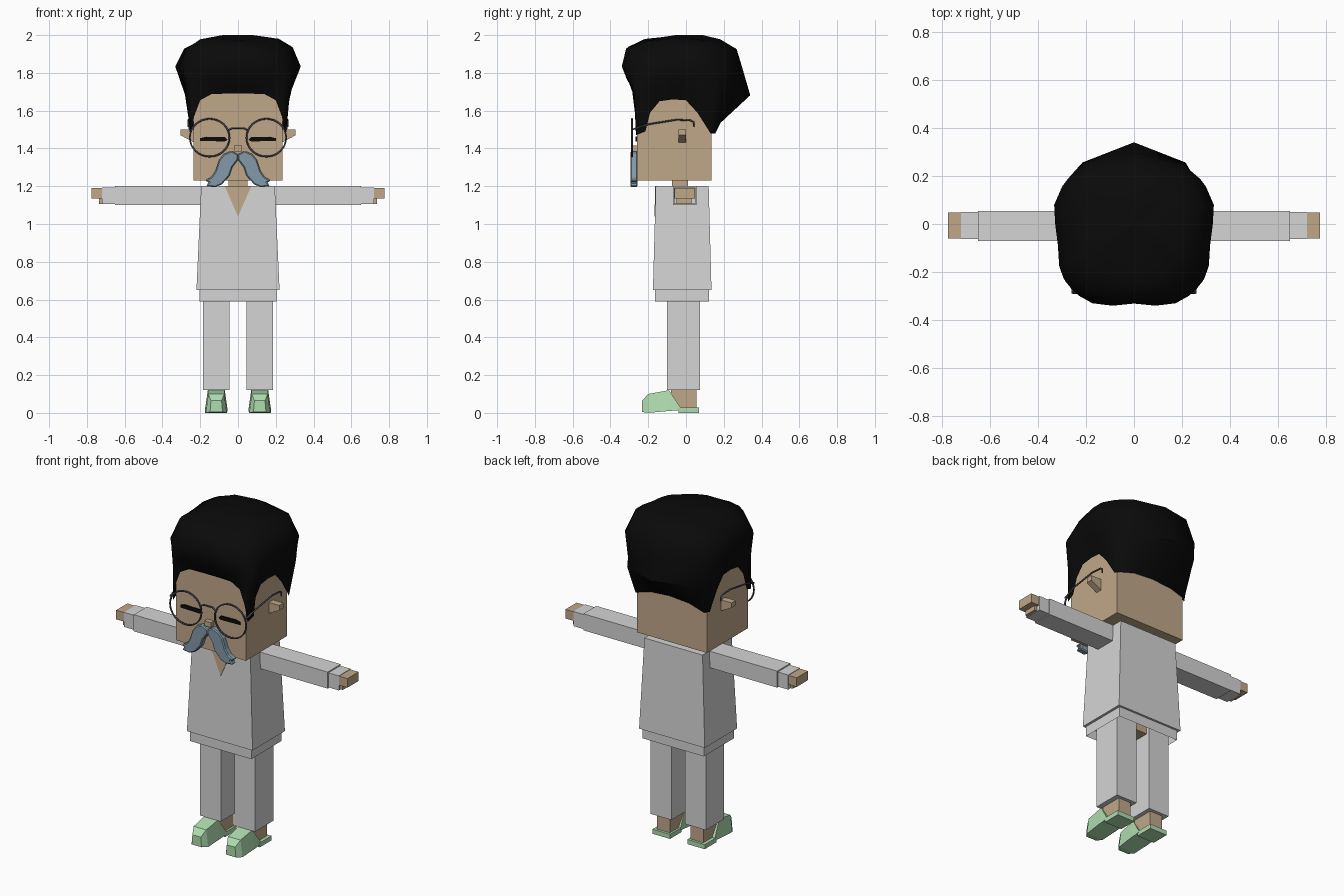
import bpy, bmesh, math
from mathutils import Vector

cube = bpy.data.objects.get("Cube")
if cube:
    bpy.data.objects.remove(cube, do_unlink=True)


def material(name, rgb):
    m = bpy.data.materials.new(name)
    m.use_nodes = True
    m.diffuse_color = (*rgb, 1)
    m.node_tree.nodes["Principled BSDF"].inputs["Base Color"].default_value = (*rgb, 1)
    return m


CLOTH = material("light grey cloth", (0.66, 0.66, 0.66))
SKIN = material("tan skin", (0.53, 0.39, 0.25))
GREEN = material("mint green", (0.43, 0.72, 0.43))
BLUE = material("blue grey whiskers", (0.23, 0.32, 0.39))
BLACK = material("black", (0.003, 0.003, 0.003))
WIRE = material("dark wire", (0.06, 0.065, 0.08))


def finish(name, bm, mat):
    bmesh.ops.recalc_face_normals(bm, faces=bm.faces)
    mesh = bpy.data.meshes.new(name)
    bm.to_mesh(mesh)
    bm.free()
    mesh.materials.append(mat)
    ob = bpy.data.objects.new(name, mesh)
    bpy.context.collection.objects.link(ob)
    return ob


def loft(name, rings, mat, caps=True):
    """Skin closed rings of points that all have the same count."""
    bm = bmesh.new()
    rows = [[bm.verts.new(p) for p in ring] for ring in rings]
    for a, b in zip(rows, rows[1:]):
        for i in range(len(a)):
            j = (i + 1) % len(a)
            bm.faces.new((a[i], a[j], b[j], b[i]))
    if caps:
        bm.faces.new(rows[0])
        bm.faces.new(rows[-1])
    return finish(name, bm, mat)


def rect(x0, x1, y0, y1, z):
    return [(x0, y0, z), (x1, y0, z), (x1, y1, z), (x0, y1, z)]


def box(name, x, y, z, mat, side=1, caps=True):
    x0, x1 = sorted((side * x[0], side * x[1]))
    return loft(name, [rect(x0, x1, *y, h) for h in z], mat, caps)


def prism(name, profile, y, mat, side=1):
    """Extrude an x-z profile along y."""
    return loft(name, [[(side * px, d, pz) for px, pz in profile] for d in y], mat)


def wire(name, points, radius, closed=False):
    curve = bpy.data.curves.new(name, "CURVE")
    curve.dimensions = "3D"
    curve.bevel_depth = radius
    curve.bevel_resolution = 1
    s = curve.splines.new("POLY")
    s.points.add(len(points) - 1)
    for p, co in zip(s.points, points):
        p.co = (*co, 1)
    s.use_cyclic_u = closed
    curve.materials.append(WIRE)
    ob = bpy.data.objects.new(name, curve)
    bpy.context.collection.objects.link(ob)


# Head, neck and nose
box("head", (-0.235, 0.235), (-0.26, 0.135), (1.23, 1.71), SKIN)
box("neck", (-0.05, 0.05), (-0.075, 0.01), (1.15, 1.24), SKIN)
box("nose", (-0.022, 0.022), (-0.29, -0.255), (1.385, 1.415), SKIN)

# Tunic with an open hem, hips and neckline
loft("tunic", [rect(-0.22, 0.22, -0.175, 0.135, 0.65),
               rect(-0.195, 0.195, -0.16, 0.12, 1.2)], CLOTH)
box("hem", (-0.205, 0.205), (-0.165, 0.122), (0.59, 0.66), CLOTH, caps=False)
box("hips", (-0.15, 0.15), (-0.08, 0.055), (0.6, 0.66), SKIN)
loft("neckline", [[(-0.07, y, 1.2), (0.07, y, 1.2), (0, y - 0.004, 1.04)]
                  for y in (-0.163, -0.157)], SKIN)

MOUSTACHE = [(0, 1.37), (0.035, 1.387), (0.075, 1.37), (0.1, 1.34), (0.12, 1.28),
             (0.14, 1.25), (0.175, 1.23), (0.155, 1.22), (0.17, 1.2), (0.12, 1.195),
             (0.085, 1.21), (0.045, 1.255), (0.03, 1.3), (0, 1.34)]
EYE = [(0.055, 1.445), (0.07, 1.46), (0.17, 1.462), (0.2, 1.454), (0.2, 1.44), (0.07, 1.437)]
EAR = [(0.23, 1.5), (0.305, 1.5), (0.305, 1.47), (0.23, 1.43)]
SHOE = [(-0.232, 0.033, 0.028, 0.005, 0.065), (-0.2, 0.055, 0.042, 0, 0.1),
        (-0.09, 0.06, 0.045, 0.01, 0.12), (-0.03, 0.06, 0.058, 0.015, 0.03)]
TEMPLE = [(0.255, -0.285, 1.5), (0.262, -0.2, 1.528), (0.262, -0.05, 1.552),
          (0.262, 0.025, 1.548), (0.262, 0.042, 1.538), (0.262, 0.04, 1.515)]

for side, word in ((1, "left"), (-1, "right")):
    # Arm and hand
    box(word + "_sleeve", (0.18, 0.65), (-0.07, 0.055), (1.1, 1.2), CLOTH, side)
    box(word + "_cuff", (0.65, 0.72), (-0.063, 0.05), (1.105, 1.193), CLOTH, side)
    box(word + "_hand", (0.71, 0.775), (-0.06, 0.047), (1.135, 1.19), SKIN, side)
    box(word + "_thumb", (0.71, 0.737), (-0.05, 0.03), (1.107, 1.14), SKIN, side)

    # Leg, ankle and clog
    box(word + "_trouser_leg", (0.045, 0.185), (-0.1, 0.075), (0.12, 0.64), CLOTH, side)
    box(word + "_ankle", (0.07, 0.155), (-0.08, 0.055), (0.02, 0.13), SKIN, side)
    box(word + "_heel_sole", (0.058, 0.175), (-0.04, 0.07), (0, 0.028), GREEN, side)
    mid = side * 0.115
    loft(word + "_clog", [[(mid - low, y, z0), (mid + low, y, z0),
                           (mid + top, y, z1), (mid - top, y, z1)]
                          for y, low, top, z0, z1 in SHOE], GREEN)

    # Face details
    prism(word + "_ear", EAR, (-0.04, 0.0), SKIN, side)
    prism(word + "_closed_eye", EYE, (-0.267, -0.259), BLACK, side)
    whisker = prism(word + "_moustache", MOUSTACHE, (-0.295, -0.257), BLUE, side)
    bevel = whisker.modifiers.new("soft edge", "BEVEL")
    bevel.width = 0.006
    bevel.segments = 1

    # Spectacles
    turn = [math.tau * i / 32 for i in range(32)]
    wire(word + "_lens_rim", [(side * 0.15 + 0.105 * math.cos(a), -0.286,
                               1.457 + 0.1 * math.sin(a)) for a in turn], 0.005, True)
    wire(word + "_temple", [(side * x, y, z) for x, y, z in TEMPLE], 0.005)
wire("spectacle_bridge", [(-0.052, -0.286, 1.495), (-0.03, -0.286, 1.508),
                          (0.03, -0.286, 1.508), (0.052, -0.286, 1.495)], 0.005)

# Hair: hairline around the head, swelling up into a wide crown
HALF = [(0, -0.268, 1.69), (0.07, -0.268, 1.69), (0.14, -0.268, 1.688), (0.2, -0.268, 1.655),
        (0.232, -0.268, 1.57), (0.25, -0.265, 1.47), (0.256, -0.215, 1.49),
        (0.25, -0.19, 1.59), (0.25, -0.14, 1.65), (0.25, -0.07, 1.66), (0.25, 0, 1.655),
        (0.25, 0.06, 1.59), (0.25, 0.13, 1.48), (0.23, 0.155, 1.48),
        (0.13, 0.155, 1.51), (0, 0.155, 1.52)]
HAIRLINE = HALF + [(-x, y, z) for x, y, z in HALF[-2:0:-1]]
# height, front depth, half width, back depth, front and back squareness
CROWN = [(1.83, 0.342, 0.328, 0.29, 2.9, 2.5), (1.93, 0.315, 0.285, 0.262, 2.6, 2.5),
         (1.975, 0.23, 0.21, 0.18, 2.4, 2.4), (1.993, 0.1, 0.09, 0.09, 2, 2)]


def around(x, y, front, half, back, n_front, n_back):
    d = Vector((x, y)).normalized()
    depth, n = (front, n_front) if d.y < 0 else (back, n_back)
    d *= (abs(d.x / half) ** n + abs(d.y / depth) ** n) ** (-1 / n)
    return d


rings = [HAIRLINE]
swell = []
for x, y, z in HAIRLINE:
    p = around(x, y, 0.312, 0.288, 0.34, 4.5, 2.4)
    swell.append((p.x, p.y, z + (1.83 - z) * 0.52))
rings.append(swell)
for k, (z, *shape) in enumerate(CROWN):
    ring = []
    for x, y, _ in HAIRLINE:
        p = around(x, y, *shape)
        a = math.atan2(y, x)
        lump = 1 + 0.02 * math.sin(5 * a + k) + 0.012 * math.sin(9 * a)
        ring.append((p.x * lump, p.y * lump, z + 0.007 * math.sin(3 * a + k)))
    rings.append(ring)
rings.append([(0.01 * math.cos(math.atan2(y, x)), 0.01 * math.sin(math.atan2(y, x)), 2.0)
              for x, y, _ in HAIRLINE])
hair = loft("hair", rings, BLACK, caps=False)

# Close the tiny crown opening and smooth the hair
bm = bmesh.new()
bm.from_mesh(hair.data)
bm.verts.ensure_lookup_table()
bm.faces.new(list(bm.verts)[-len(HAIRLINE):])
bmesh.ops.recalc_face_normals(bm, faces=bm.faces)
bm.to_mesh(hair.data)
bm.free()
bpy.ops.object.select_all(action="DESELECT")
hair.select_set(True)
bpy.context.view_layer.objects.active = hair
bpy.ops.object.shade_smooth_by_angle(angle=math.radians(50))
